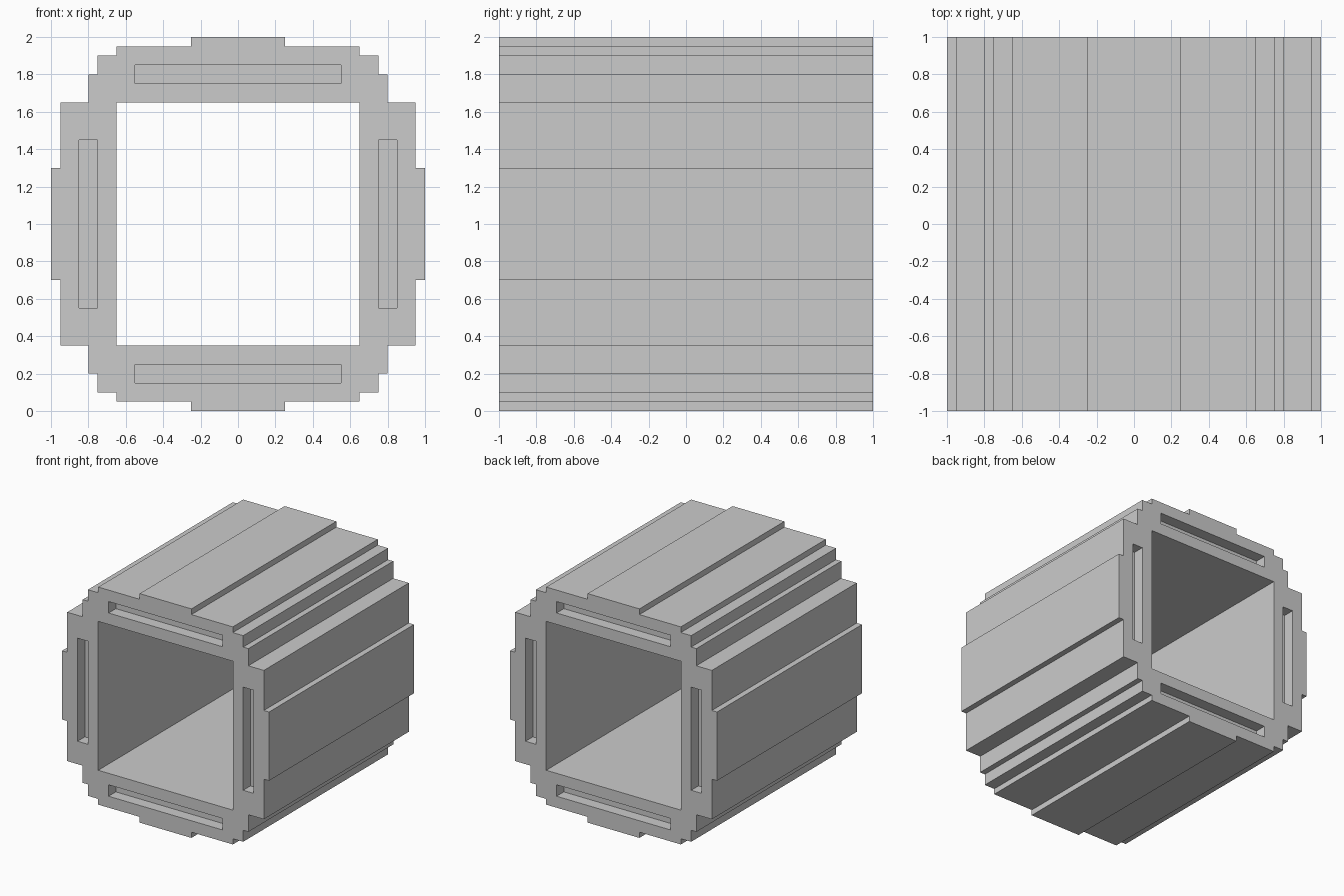
import bpy, bmesh

if "Cube" in bpy.data.objects:
    bpy.data.objects.remove(bpy.data.objects["Cube"])


def box(bm, size, loc):
    verts = bmesh.ops.create_cube(bm, size=1)["verts"]
    bmesh.ops.scale(bm, vec=size, verts=verts)
    bmesh.ops.translate(bm, vec=loc, verts=verts)


def make_object(name, bm):
    bmesh.ops.recalc_face_normals(bm, faces=bm.faces)
    mesh = bpy.data.meshes.new(name)
    bm.to_mesh(mesh)
    bm.free()
    obj = bpy.data.objects.new(name, mesh)
    bpy.context.collection.objects.link(obj)
    return obj


# Stepped outline: one quarter (x, height from centre), mirrored to all four
quarter = [(0.25, 1), (0.25, 0.95), (0.65, 0.95), (0.65, 0.9), (0.75, 0.9), (0.75, 0.8),
           (0.8, 0.8), (0.8, 0.65), (0.95, 0.65), (0.95, 0.3), (1, 0.3)]
half = quarter + [(x, -z) for x, z in reversed(quarter)]
outline = half + [(-x, z) for x, z in reversed(half)]

# Outer body, extruded front to back
bm = bmesh.new()
face = bm.faces.new([bm.verts.new((x, -1, z + 1)) for x, z in outline])
ext = bmesh.ops.extrude_face_region(bm, geom=[face], use_keep_orig=True)["geom"]
bmesh.ops.translate(bm, vec=(0, 2, 0),
                    verts=[g for g in ext if isinstance(g, bmesh.types.BMVert)])
body = make_object("stepped_tube", bm)

# Square bore, and shallow slots in both end faces
bm = bmesh.new()
box(bm, (1.3, 2.4, 1.3), (0, 0, 1))
for y in (-1, 1):
    for s in (-1, 1):
        box(bm, (1.1, 0.2, 0.1), (0, y, 1 + 0.8 * s))
        box(bm, (0.1, 0.2, 0.9), (0.8 * s, y, 1))
cutter = make_object("bore_and_slot_cutter", bm)
cutter.hide_render = True

# Cut, apply and remove the helper
mod = body.modifiers.new("cut", 'BOOLEAN')
mod.operation = 'DIFFERENCE'
mod.solver = 'EXACT'
mod.object = cutter
bpy.context.view_layer.objects.active = body
bpy.ops.object.modifier_apply(modifier=mod.name)
bpy.data.objects.remove(cutter)
